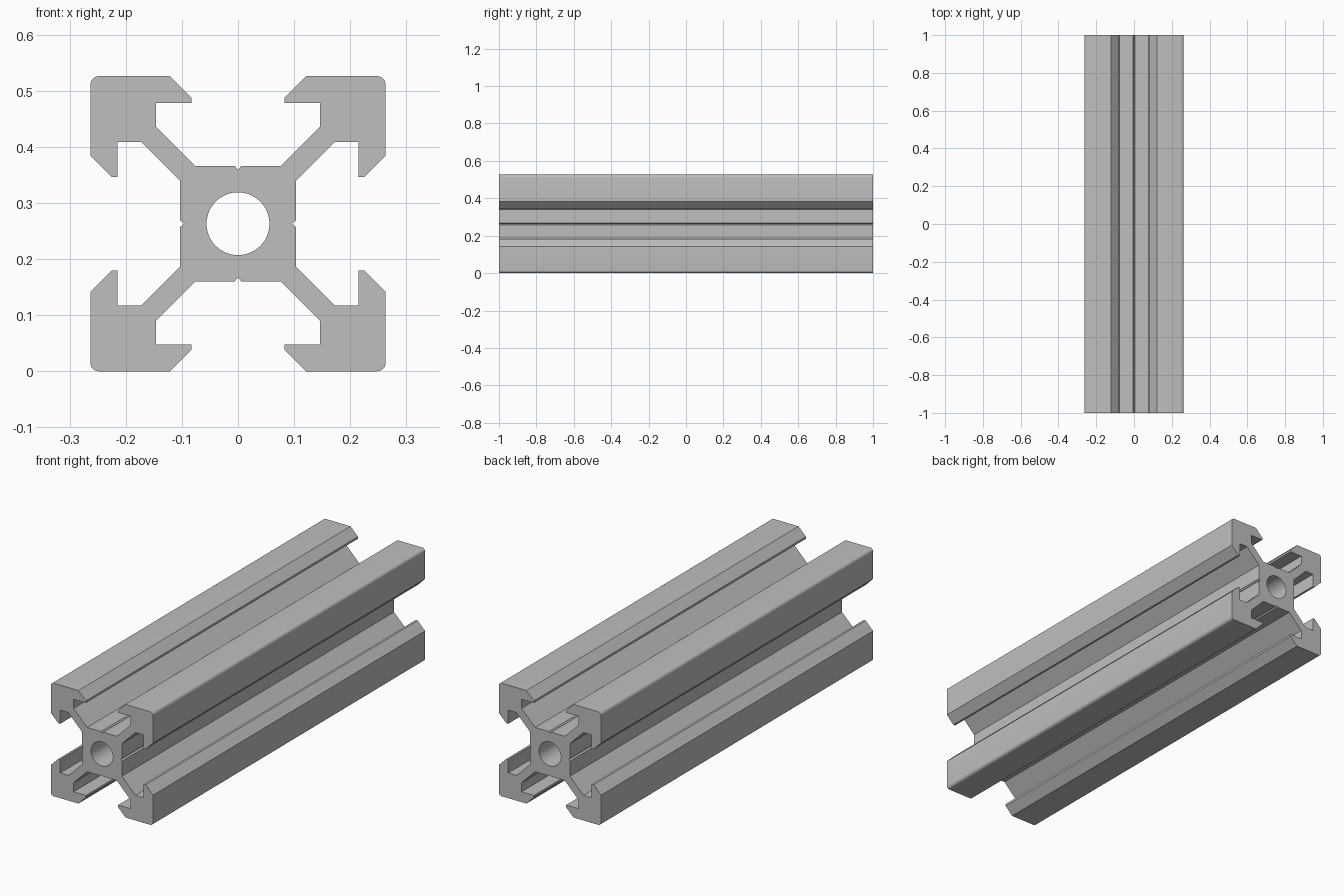
import bpy
import bmesh
from math import cos, sin, pi
from mathutils import Matrix, Vector

cube = bpy.data.objects.get("Cube")
if cube:
    bpy.data.objects.remove(cube, do_unlink=True)

HALF = 0.263      # half width of the square section
LENGTH = 2.0
BORE = 0.056      # radius of the centre hole
ROUND = 0.015     # outer corner radius


def arc(cx, cz, radius, start, end, steps):
    angles = [start + (end - start) * i / steps for i in range(steps + 1)]
    return [(cx + radius * cos(a), cz + radius * sin(a)) for a in angles]


# Half of one arm: groove notch, core, web, slot, lip and chamfer
half_arm = [(0, 0.096), (0.006, 0.103), (0.076, 0.103), (0.146, 0.173),
            (0.146, 0.215), (0.083, 0.215), (0.083, 0.225), (0.121, HALF)]
corner = arc(HALF - ROUND, HALF - ROUND, ROUND, pi / 2, 0, 6)
bore = arc(0, 0, BORE, 0, pi / 2, 16)
quarter = half_arm + corner + [(z, x) for x, z in reversed(half_arm)] + bore

# Four quarters turned about the centre make the full section
bm = bmesh.new()
for i in range(4):
    turn = Matrix.Rotation(i * pi / 2, 3, 'Y')
    bm.faces.new([bm.verts.new(turn @ Vector((x, -LENGTH / 2, z)))
                  for x, z in quarter])
bmesh.ops.remove_doubles(bm, verts=bm.verts[:], dist=0.0005)

# Extrude the section along its length
result = bmesh.ops.extrude_face_region(bm, geom=bm.faces[:])
far_end = [v for v in result["geom"] if isinstance(v, bmesh.types.BMVert)]
bmesh.ops.translate(bm, verts=far_end, vec=(0, LENGTH, 0))
bmesh.ops.translate(bm, verts=bm.verts[:], vec=(0, 0, HALF))
bmesh.ops.recalc_face_normals(bm, faces=bm.faces[:])

mesh = bpy.data.meshes.new("slotted_rail")
bm.to_mesh(mesh)
bm.free()
rail = bpy.data.objects.new("slotted_rail", mesh)
bpy.context.collection.objects.link(rail)

# Plain grey metal
colour = (0.52, 0.52, 0.52, 1)
grey = bpy.data.materials.new("grey_metal")
grey.use_nodes = True
grey.diffuse_color = colour
for node in grey.node_tree.nodes:
    if node.type == 'BSDF_PRINCIPLED':
        node.inputs["Base Color"].default_value = colour
mesh.materials.append(grey)

# Smooth bore and corners, crisp edges elsewhere
bpy.ops.object.select_all(action='DESELECT')
rail.select_set(True)
bpy.context.view_layer.objects.active = rail
bpy.ops.object.shade_smooth_by_angle(angle=pi / 6)
